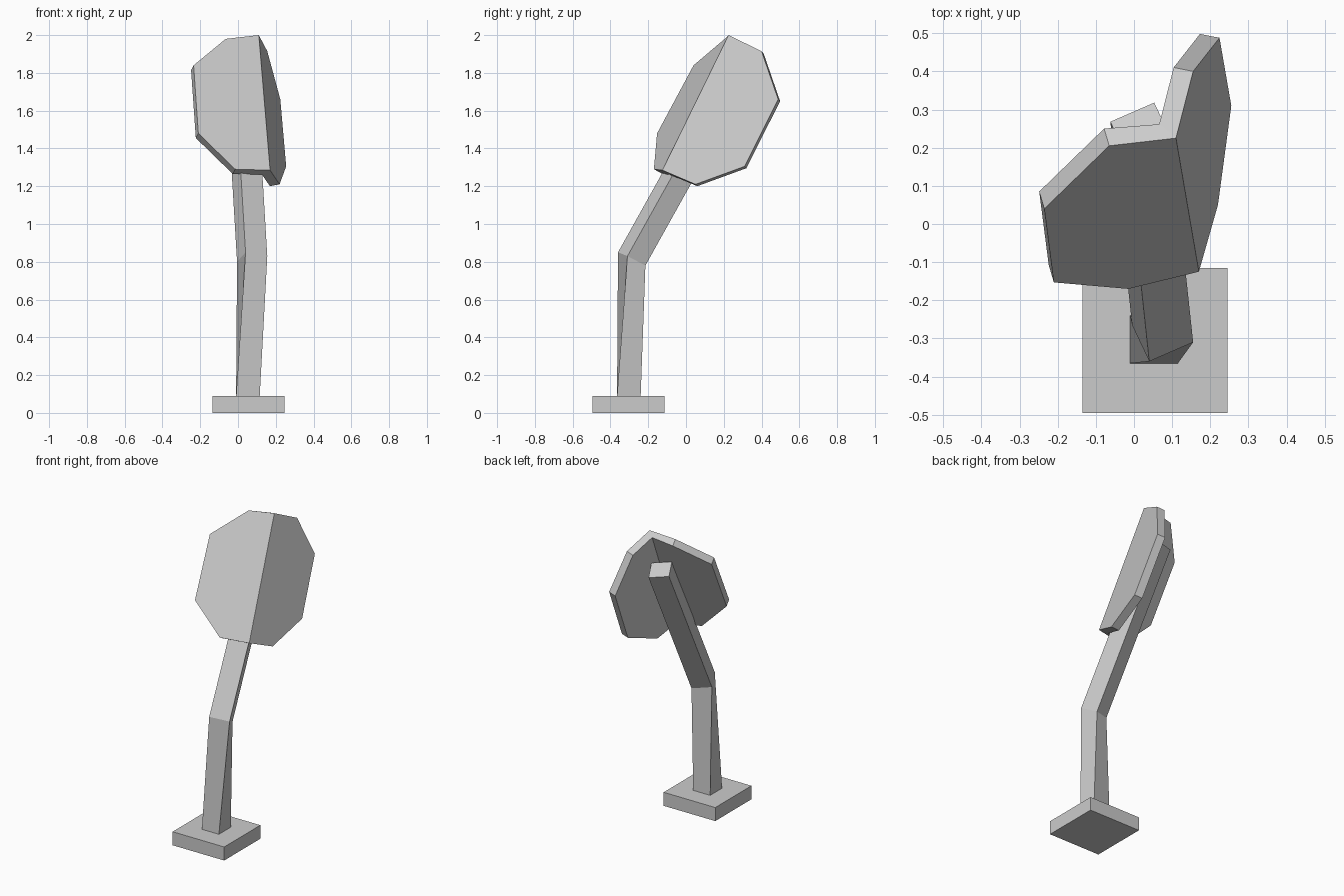
import bpy
from mathutils import Vector

if "Cube" in bpy.data.objects:
    bpy.data.objects.remove(bpy.data.objects["Cube"])


def make_object(name, verts, faces):
    mesh = bpy.data.meshes.new(name)
    mesh.from_pydata(verts, [], faces)
    mesh.update()
    obj = bpy.data.objects.new(name, mesh)
    bpy.context.collection.objects.link(obj)
    return obj


def loft(name, rings):
    """Skin a list of four-point rings, listed bottom to top, and cap both ends."""
    verts = [p for ring in rings for p in ring]
    faces = [(3, 2, 1, 0)]
    for r in range(len(rings) - 1):
        for i in range(4):
            a, b = r * 4 + i, r * 4 + (i + 1) % 4
            faces.append((a, b, b + 4, a + 4))
    last = len(verts) - 4
    faces.append((last, last + 1, last + 2, last + 3))
    return make_object(name, verts, faces)


def square(x0, x1, y0, y1, z):
    return [(x0, y0, z), (x1, y0, z), (x1, y1, z), (x0, y1, z)]


# Square foot plate
loft("base", [square(-0.135, 0.245, -0.495, -0.115, z) for z in (0, 0.09)])

# Bent, slightly twisted post running up into the fold of the head
bend = [(0.04, -0.36, 0.85), (0.155, -0.31, 0.83),
        (0.11, -0.215, 0.78), (-0.005, -0.265, 0.80)]
tip = [Vector(p) + Vector((-0.057, 0.533, 0.955)) for p in bend]
loft("post", [square(-0.01, 0.115, -0.365, -0.24, 0.09), bend, tip])

# Ten-sided plate folded along its crease, given even thickness behind
crease_top, crease_bottom = (0.11, 0.225, 2.0), (0.17, -0.125, 1.285)
left = [(-0.065, 0.205, 1.98), (-0.235, 0.04, 1.84),
        (-0.21, -0.153, 1.48), (-0.015, -0.17, 1.29)]
right = [(0.22, 0.05, 1.21), (0.255, 0.31, 1.305),
         (0.224, 0.488, 1.66), (0.155, 0.40, 1.915)]
head = make_object("folded_head", [crease_top, *left, crease_bottom, *right],
                   [(0, 1, 2, 3, 4, 5), (5, 6, 7, 8, 9, 0)])
solid = head.modifiers.new("thickness", 'SOLIDIFY')
solid.thickness = 0.053
solid.offset = -1
solid.use_even_offset = True
